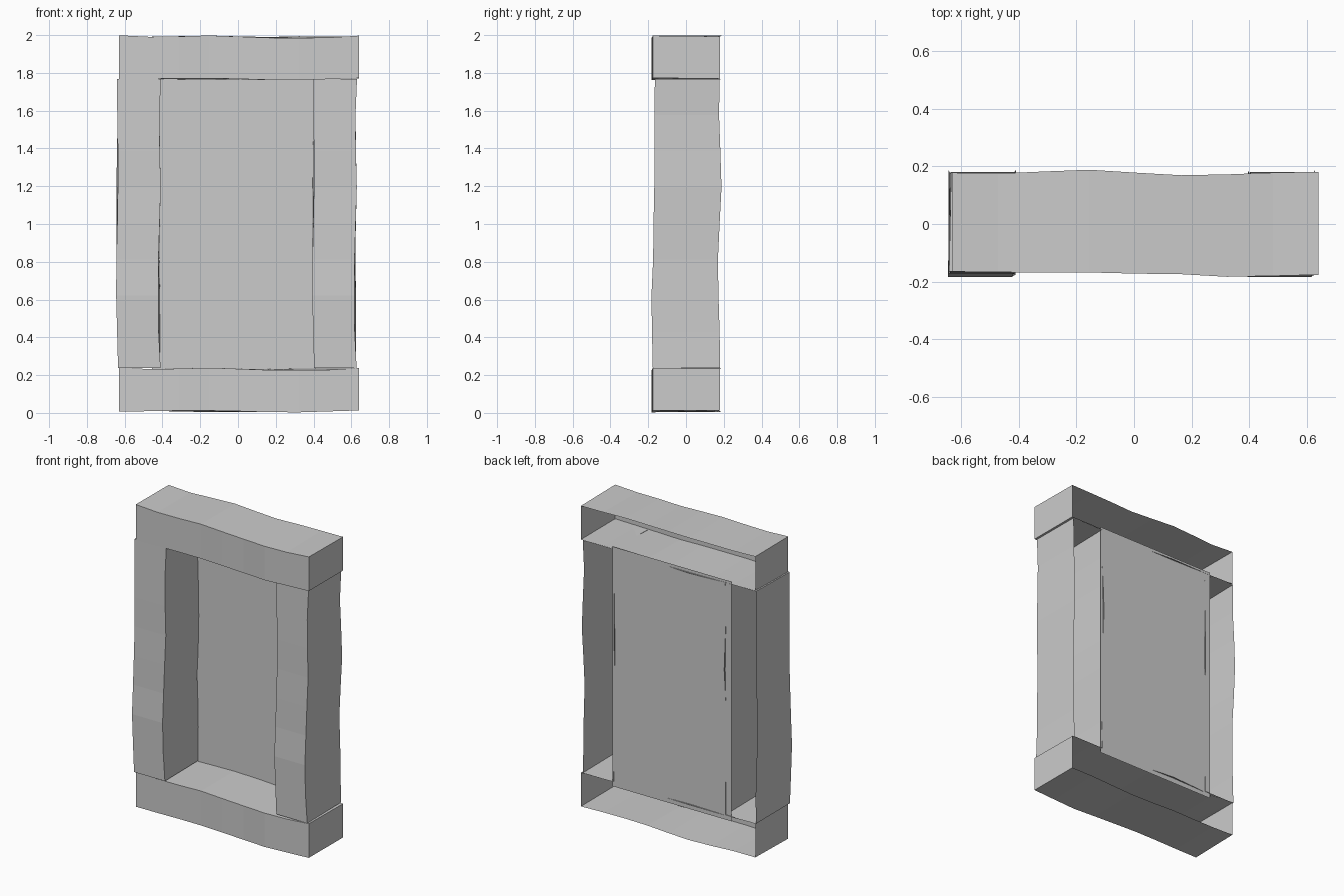
import bpy, bmesh

if "Cube" in bpy.data.objects:
    bpy.data.objects.remove(bpy.data.objects["Cube"])

# Uneven plank profile along its length, 0 = start, 1 = end (9 stations)
BACK  = [.178, .175, .182, .188, .178, .169, .172, .178, .181]
FRONT = [-.165, -.167, -.168, -.168, -.172, -.174, -.183, -.180, -.176]
TOP_F = [.118, .110, .112, .117, .111, .105, .104, .106, .116]
TOP_B = [.116, .109, .113, .116, .112, .109, .113, .112, .112]
BOT_F = [-.115, -.113, -.110, -.110, -.113, -.118, -.119, -.114, -.109]
BOT_B = [-.108, -.110, -.115, -.117, -.117, -.113, -.109, -.107, -.110]


def plank(name, length, place):
    """Hollow wobbly plank, capped at both ends and open at the back."""
    bm = bmesh.new()
    rings = []
    for i in range(9):
        x = (i / 8 - .5) * length
        pts = [(BACK[i], BOT_B[i]), (FRONT[i], BOT_F[i]),
               (FRONT[i], TOP_F[i]), (BACK[i], TOP_B[i])]
        rings.append([bm.verts.new(place(x, y, z)) for y, z in pts])
    for a, b in zip(rings, rings[1:]):
        for j in range(3):
            bm.faces.new((a[j], a[j + 1], b[j + 1], b[j]))
    bm.faces.new(rings[0][::-1])
    bm.faces.new(rings[-1])
    # Turn every face away from the plank's own centre
    centre = place(0, 0, 0)
    for f in bm.faces:
        f.normal_update()
        c = f.calc_center_median()
        if sum((c[k] - centre[k]) * f.normal[k] for k in range(3)) < 0:
            f.normal_flip()
    finish(name, bm)


def finish(name, bm):
    me = bpy.data.meshes.new(name)
    bm.to_mesh(me)
    bm.free()
    ob = bpy.data.objects.new(name, me)
    bpy.context.collection.objects.link(ob)


# Horizontal rails
for name, zc in (("bottom_rail", .122), ("top_rail", 1.881)):
    plank(name, 1.27, lambda x, y, z, zc=zc: (x + .005, y, z + zc))

# Upright posts: the same plank turned on end
for name, xc in (("left_post", -.526), ("right_post", .512)):
    plank(name, 1.53, lambda x, y, z, xc=xc: (z + xc, y, 1.003 - x))

# Flat back panel, slightly overlapping the frame opening
bm = bmesh.new()
bm.faces.new([bm.verts.new((x, .177, z)) for x, z in
              ((.413, .205), (-.455, .205), (-.455, 1.785), (.413, 1.785))])
finish("back_panel", bm)
